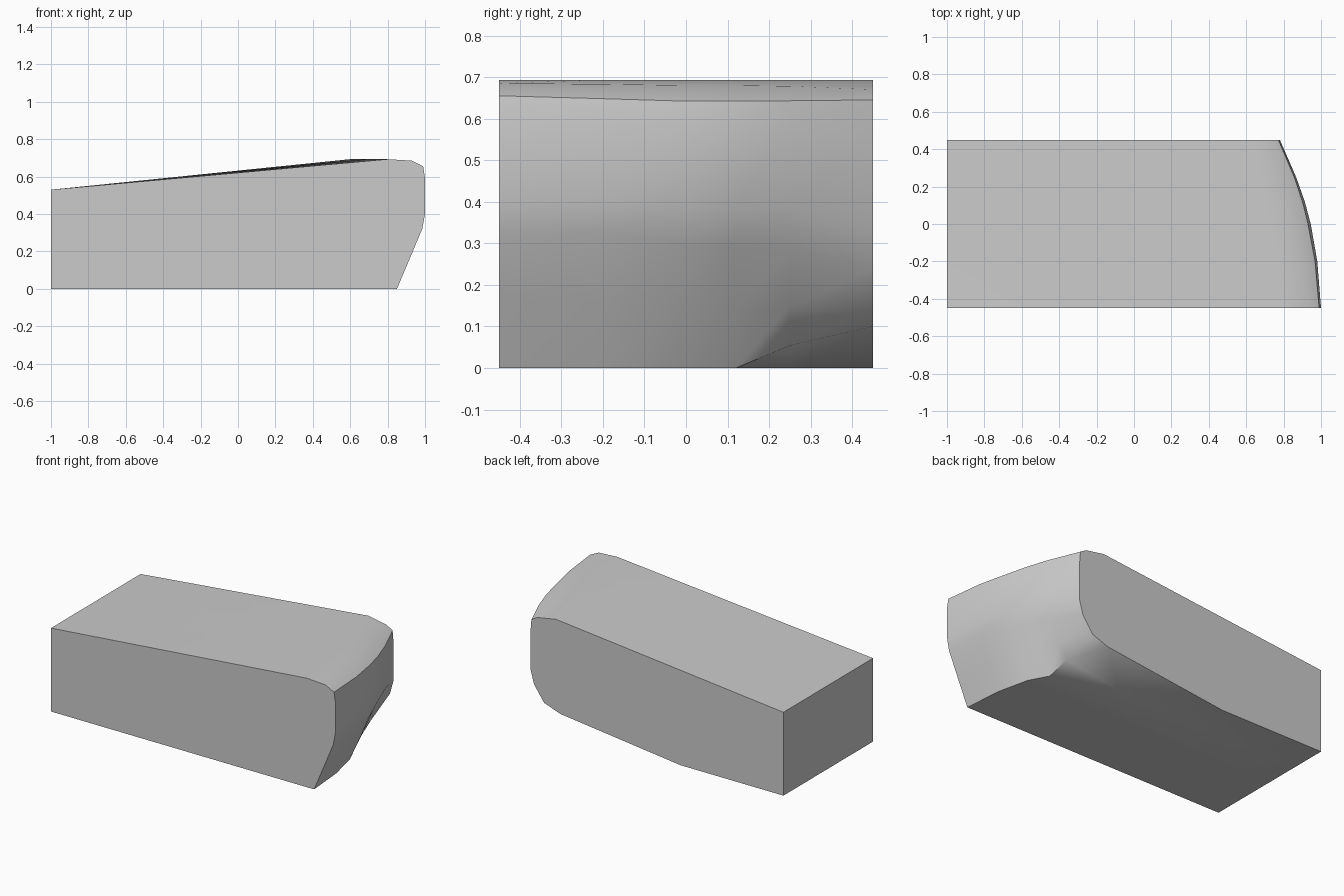
import bpy, bmesh, math

# Cross-sections of the rounded nose at several depths: (x, z) from underside to top
sections = {
    -0.45: [(.85, 0), (.85, 0), (.92, .165), (.985, .32), (1, .40), (1, .59), (.99, .655), (.93, .685), (.80, .693)],
    -0.20: [(.83, 0), (.83, 0), (.90, .165), (.96, .325), (.98, .395), (.98, .59), (.968, .648), (.90, .683), (.77, .693)],
    0.00: [(.785, 0), (.785, 0), (.855, .15), (.915, .295), (.945, .392), (.945, .59), (.93, .642), (.86, .68), (.73, .693)],
    0.12: [(.72, 0), (.72, 0), (.80, .14), (.87, .295), (.913, .38), (.913, .59), (.90, .642), (.82, .68), (.69, .693)],
    0.25: [(.33, 0), (.705, .054), (.76, .147), (.82, .285), (.867, .385), (.867, .58), (.857, .643), (.78, .678), (.66, .693)],
    0.45: [(-.275, 0), (.57, .10), (.683, .14), (.754, .24), (.78, .335), (.78, .55), (.772, .645), (.73, .67), (.60, .693)],
}
BACK_END = [(-1, .53), (-1, 0)]

# Body: loft through the sections, closed by flat side walls
bm = bmesh.new()
rings = [[bm.verts.new((x, y, z)) for x, z in pts + BACK_END]
         for y, pts in sections.items()]
n = len(rings[0])
for a, b in zip(rings, rings[1:]):
    for i in range(n):
        j = (i + 1) % n
        bm.faces.new((a[i], a[j], b[j], b[i]))
bm.faces.new(rings[0])
bm.faces.new(rings[-1])
bmesh.ops.remove_doubles(bm, verts=bm.verts, dist=0.0005)
bmesh.ops.recalc_face_normals(bm, faces=bm.faces)

mesh = bpy.data.meshes.new("body")
bm.to_mesh(mesh)
bm.free()
body = bpy.data.objects.new("body", mesh)
bpy.context.collection.objects.link(body)

# Soft nose, crisp side edges
bpy.context.view_layer.objects.active = body
body.select_set(True)
bpy.ops.object.shade_smooth_by_angle(angle=math.radians(30))
